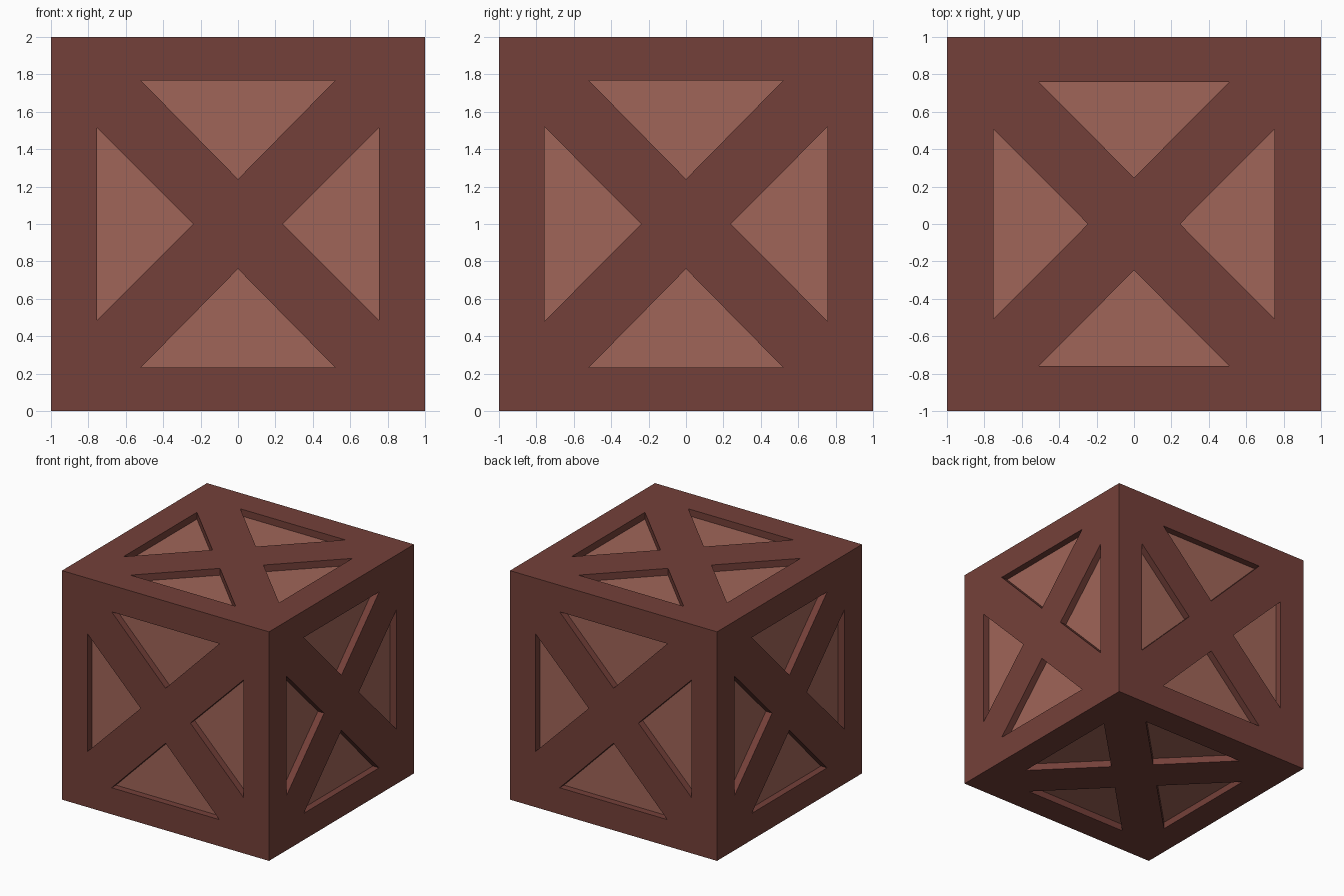
import bpy, bmesh
from mathutils import Vector

old = bpy.data.objects.get("Cube")
if old:
    bpy.data.objects.remove(old, do_unlink=True)


def make_material(name, colour):
    mat = bpy.data.materials.new(name)
    mat.use_nodes = True
    mat.diffuse_color = colour
    mat.node_tree.nodes["Principled BSDF"].inputs["Base Color"].default_value = colour
    return mat


def make_object(name, bm):
    mesh = bpy.data.meshes.new(name)
    bm.to_mesh(mesh)
    bm.free()
    obj = bpy.data.objects.new(name, mesh)
    obj.location.z = 1
    bpy.context.collection.objects.link(obj)
    return obj


def add_prism(bm, normal, out, side, base, half, tip):
    """Triangular prism reaching through one crate side down to the panel."""
    corners = [out * base + side * half, out * base - side * half, out * tip]
    face = bm.faces.new([bm.verts.new(c + normal * FLOOR) for c in corners])
    moved = bmesh.ops.extrude_face_region(bm, geom=[face])["geom"]
    verts = [g for g in moved if isinstance(g, bmesh.types.BMVert)]
    bmesh.ops.translate(bm, verts=verts, vec=normal * 0.2)


FLOOR = 0.94
X, Y, Z = Vector((1, 0, 0)), Vector((0, 1, 0)), Vector((0, 0, 1))

# Solid crate body
bm = bmesh.new()
bmesh.ops.create_cube(bm, size=2)
crate = make_object("crate", bm)
crate.data.materials.append(make_material("dark wood frame", (0.175, 0.051, 0.041, 1)))
crate.data.materials.append(make_material("light wood panel", (0.352, 0.130, 0.098, 1)))

# Four triangular recesses per side: normal, axis, and base, half width, tip
recesses = [
    (Y, Z, X, 0.768, 0.52, 0.24), (Y, X, Z, 0.753, 0.513, 0.24),
    (X, Z, Y, 0.768, 0.52, 0.24), (X, Y, Z, 0.757, 0.52, 0.24),
    (Z, Y, X, 0.758, 0.508, 0.248), (Z, X, Y, 0.752, 0.507, 0.246),
]
bm = bmesh.new()
for normal, out, side, base, half, tip in recesses:
    for a in (-1, 1):
        for b in (-1, 1):
            add_prism(bm, normal * a, out * b, side, base, half, tip)
bmesh.ops.recalc_face_normals(bm, faces=bm.faces[:])
cutter = make_object("recess_cutter", bm)
cutter.hide_render = True

# Cut the recesses, then drop the cutter
cut = crate.modifiers.new("recesses", "BOOLEAN")
cut.operation = "DIFFERENCE"
cut.solver = "EXACT"
cut.object = cutter
bpy.context.view_layer.objects.active = crate
bpy.ops.object.modifier_apply(modifier=cut.name)
bpy.data.objects.remove(cutter, do_unlink=True)

# Recess floors are the light panels; everything touching the outside is frame
verts = crate.data.vertices
for face in crate.data.polygons:
    reach = max(abs(c) for i in face.vertices for c in verts[i].co)
    face.material_index = 1 if reach < 0.97 else 0
